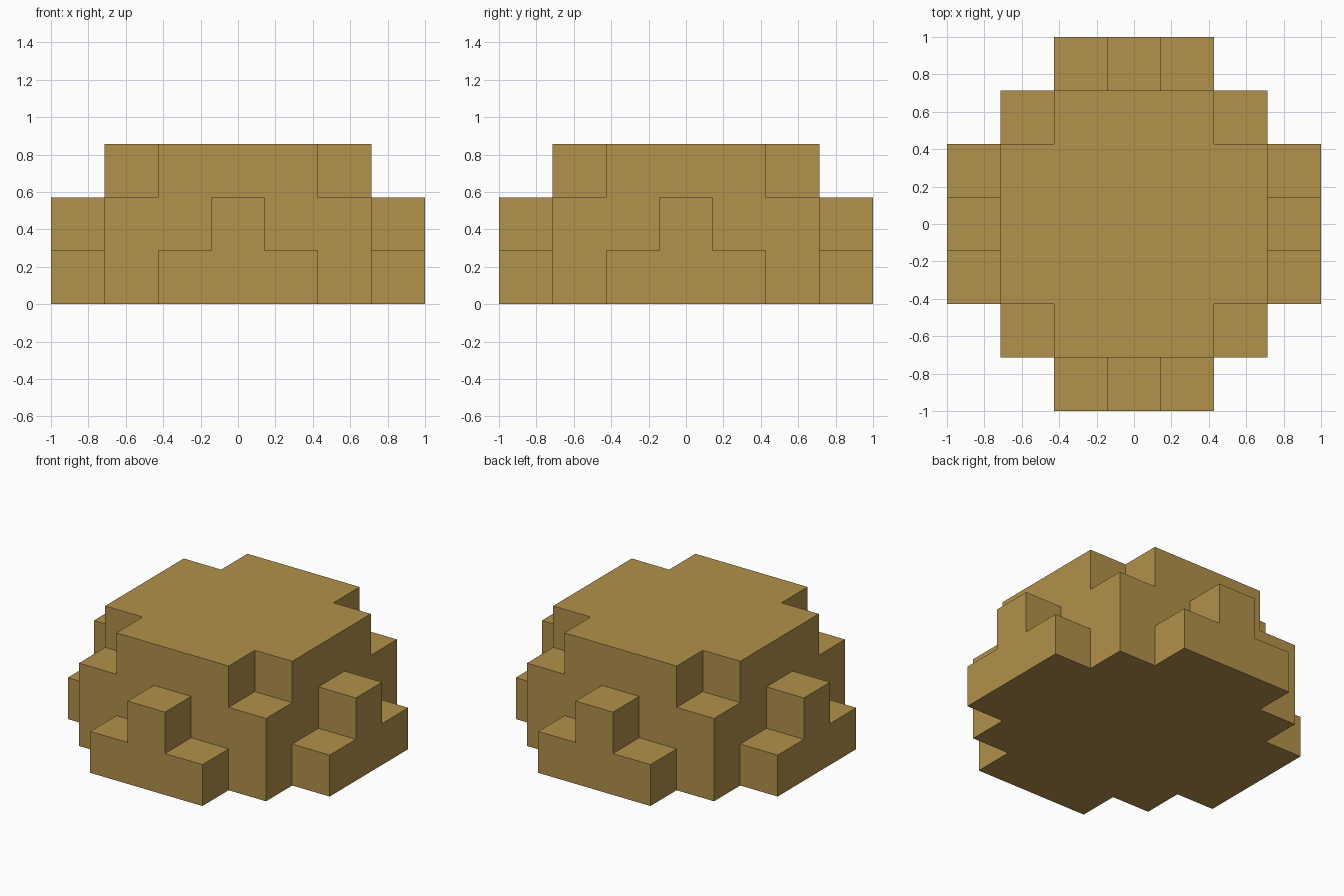
import bpy
import bmesh
from mathutils import Vector

cube = bpy.data.objects.get("Cube")
if cube:
    bpy.data.objects.remove(cube, do_unlink=True)

UNIT = 2 / 7  # edge of one block; the mound is seven blocks wide

# Single sandy colour
sand = bpy.data.materials.new("sandy_brown")
sand.use_nodes = True
colour = (0.445, 0.283, 0.07, 1)
sand.diffuse_color = colour
bsdf = next(n for n in sand.node_tree.nodes if n.type == 'BSDF_PRINCIPLED')
bsdf.inputs["Base Color"].default_value = colour
bsdf.inputs["Roughness"].default_value = 0.9


def is_filled(x, y, z):
    """Block rule for each layer, mirrored on both axes."""
    low, high = sorted((abs(x), abs(y)))
    if z == 0:    # wide foot: square body with three-block ledges
        return high <= 2 or (high == 3 and low <= 1)
    if z == 1:    # square body with one-block bumps
        return high <= 2 or (high == 3 and low == 0)
    if z == 2:    # crown with its corners notched out
        return high <= 2 and low <= 1
    return False


def add_side(bm, centre, normal):
    """Add the square block side that faces along normal."""
    u = Vector((normal.y, normal.z, normal.x))
    v = normal.cross(u)
    middle = centre + normal / 2
    corners = [(-1, -1), (1, -1), (1, 1), (-1, 1)]
    bm.faces.new([bm.verts.new((middle + (u * a + v * b) / 2) * UNIT) for a, b in corners])


# Outer skin of the stepped mound
bm = bmesh.new()
directions = [Vector(s * (i == axis) for i in range(3)) for axis in range(3) for s in (-1, 1)]
for x in range(-3, 4):
    for y in range(-3, 4):
        for z in range(3):
            if not is_filled(x, y, z):
                continue
            for d in directions:
                if not is_filled(x + int(d.x), y + int(d.y), z + int(d.z)):
                    add_side(bm, Vector((x, y, z + 0.5)), d)

# Weld the sides and merge flat regions
bmesh.ops.remove_doubles(bm, verts=bm.verts[:], dist=0.001)
bmesh.ops.dissolve_limit(bm, angle_limit=0.01, verts=bm.verts[:], edges=bm.edges[:])
bmesh.ops.recalc_face_normals(bm, faces=bm.faces[:])

mesh = bpy.data.meshes.new("stepped_mound")
bm.to_mesh(mesh)
bm.free()
mesh.materials.append(sand)
mound = bpy.data.objects.new("stepped_mound", mesh)
bpy.context.collection.objects.link(mound)
